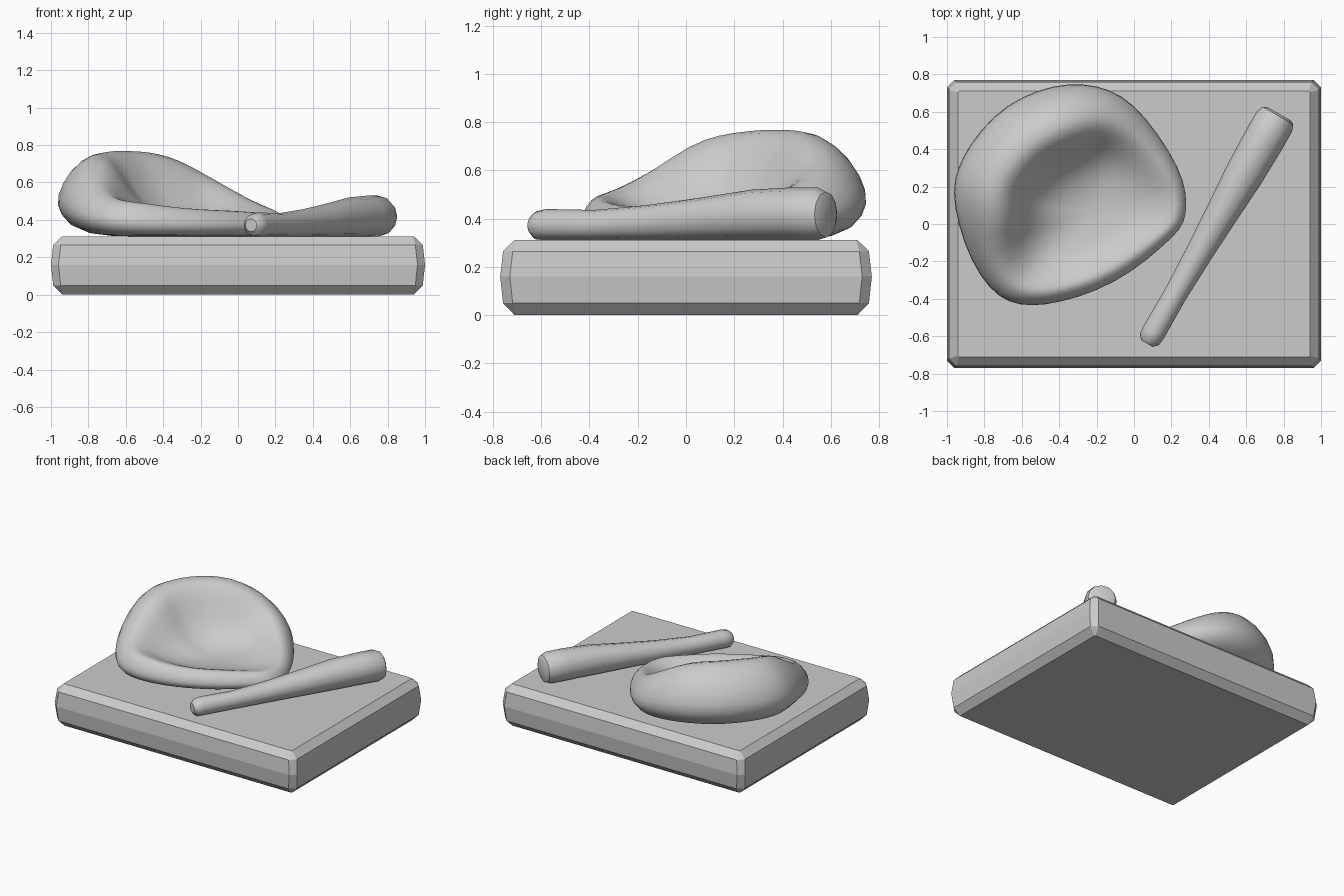
import bpy, math
from mathutils import Vector

if "Cube" in bpy.data.objects:
    bpy.data.objects.remove(bpy.data.objects["Cube"])


def loft(name, rings, smooth_angle=None):
    """Skin closed rings of equal length and cap both ends."""
    n = len(rings[0])
    verts = [v for r in rings for v in r]
    faces = [(i * n + j, i * n + (j + 1) % n, (i + 1) * n + (j + 1) % n, (i + 1) * n + j)
             for i in range(len(rings) - 1) for j in range(n)]
    faces.append(tuple(reversed(range(n))))
    faces.append(tuple(range((len(rings) - 1) * n, len(rings) * n)))
    me = bpy.data.meshes.new(name)
    me.from_pydata(verts, [], faces)
    ob = bpy.data.objects.new(name, me)
    bpy.context.collection.objects.link(ob)
    if smooth_angle:
        bpy.ops.object.select_all(action='DESELECT')
        ob.select_set(True)
        bpy.context.view_layer.objects.active = ob
        bpy.ops.object.shade_smooth_by_angle(angle=math.radians(smooth_angle))
    return ob


# Slab: chamfered-corner rings with slightly bulging sides
def slab_ring(inset, cut, z):
    x, y = 1 - inset, 0.77 - inset
    return [(x, -y + cut, z), (x, y - cut, z), (x - cut, y, z), (-x + cut, y, z),
            (-x, y - cut, z), (-x, -y + cut, z), (-x + cut, -y, z), (x - cut, -y, z)]


loft("base_slab", [slab_ring(0.06, 0.005, 0.0), slab_ring(0.012, 0.04, 0.05),
                   slab_ring(0.0, 0.04, 0.16), slab_ring(0.012, 0.04, 0.265),
                   slab_ring(0.06, 0.005, 0.312)])

# Bat: tapered round profile (distance along, radius) lying on the slab
start, end = Vector((0.07, -0.64)), Vector((0.775, 0.59))
along = (end - start).normalized()
side = Vector((along.y, -along.x))
length = (end - start).length
profile = [(0, 0.035, 0.06), (0.025, 0.059, 0.06), (0.07, 0.064, 0.064), (0.3, 0.062, 0.062),
           (0.55, 0.072, 0.072), (0.8, 0.087, 0.087), (1.05, 0.104, 0.104),
           (1.25, 0.109, 0.109), (length - 0.05, 0.109, 0.108), (length - 0.012, 0.095, 0.105),
           (length, 0.07, 0.105)]
rings = []
for d, r, lift in profile:
    c = start + along * d
    rings.append([(c.x + side.x * r * math.cos(a), c.y + side.y * r * math.cos(a),
                   0.312 + lift + r * math.sin(a))
                  for a in (math.tau * k / 12 for k in range(12))])
loft("bat", rings, 40)

# Mitt: outline seen from above (x, y) with the rim height at each point
outline = [(0.28, 0.05, 0.43), (0.28, 0.17, 0.43), (0.24, 0.30, 0.46), (0.13, 0.48, 0.50),
           (0.0, 0.64, 0.57), (-0.13, 0.72, 0.63), (-0.27, 0.75, 0.69), (-0.43, 0.74, 0.74),
           (-0.60, 0.68, 0.765), (-0.75, 0.58, 0.77), (-0.88, 0.42, 0.77), (-0.94, 0.30, 0.76),
           (-0.97, 0.18, 0.75), (-0.94, 0.0, 0.71), (-0.87, -0.20, 0.59), (-0.77, -0.35, 0.52),
           (-0.67, -0.42, 0.50), (-0.55, -0.44, 0.49), (-0.40, -0.42, 0.47), (-0.20, -0.36, 0.455),
           (0.0, -0.25, 0.45), (0.15, -0.12, 0.44), (0.25, -0.03, 0.435)]
pocket = Vector((-0.22, 0.06))
floor_z, rest_z = 0.385, 0.312


def mitt_ring(inset, rise):
    """Shell ring: inset scaled by the local height, rise as a share of it."""
    ring = []
    for x, y, h in outline:
        p, t = Vector((x, y)), h - rest_z
        p += (pocket - p).normalized() * (inset * t)
        ring.append((p.x, p.y, rest_z + rise * t))
    return ring


def pocket_ring(f, drop):
    """Pocket ring between the rim (f=0) and the floor centre (f=1)."""
    return [(x + (pocket.x - x) * f, y + (pocket.y - y) * f, z + (floor_z - z) * drop)
            for x, y, z in mitt_ring(0.62, 1.0)]


mitt = loft("mitt", [mitt_ring(1.2, 0.0), mitt_ring(0.27, 0.0), mitt_ring(0.0, 0.28),
                     mitt_ring(-0.03, 0.5), mitt_ring(0.14, 0.82), mitt_ring(0.40, 1.01),
                     pocket_ring(0.0, 0.0), pocket_ring(0.14, 0.24), pocket_ring(0.3, 0.6),
                     pocket_ring(0.5, 0.86), pocket_ring(0.75, 0.97), pocket_ring(0.92, 1.0)], 180)
sub = mitt.modifiers.new("soft_leather", 'SUBSURF')
sub.levels = sub.render_levels = 1
